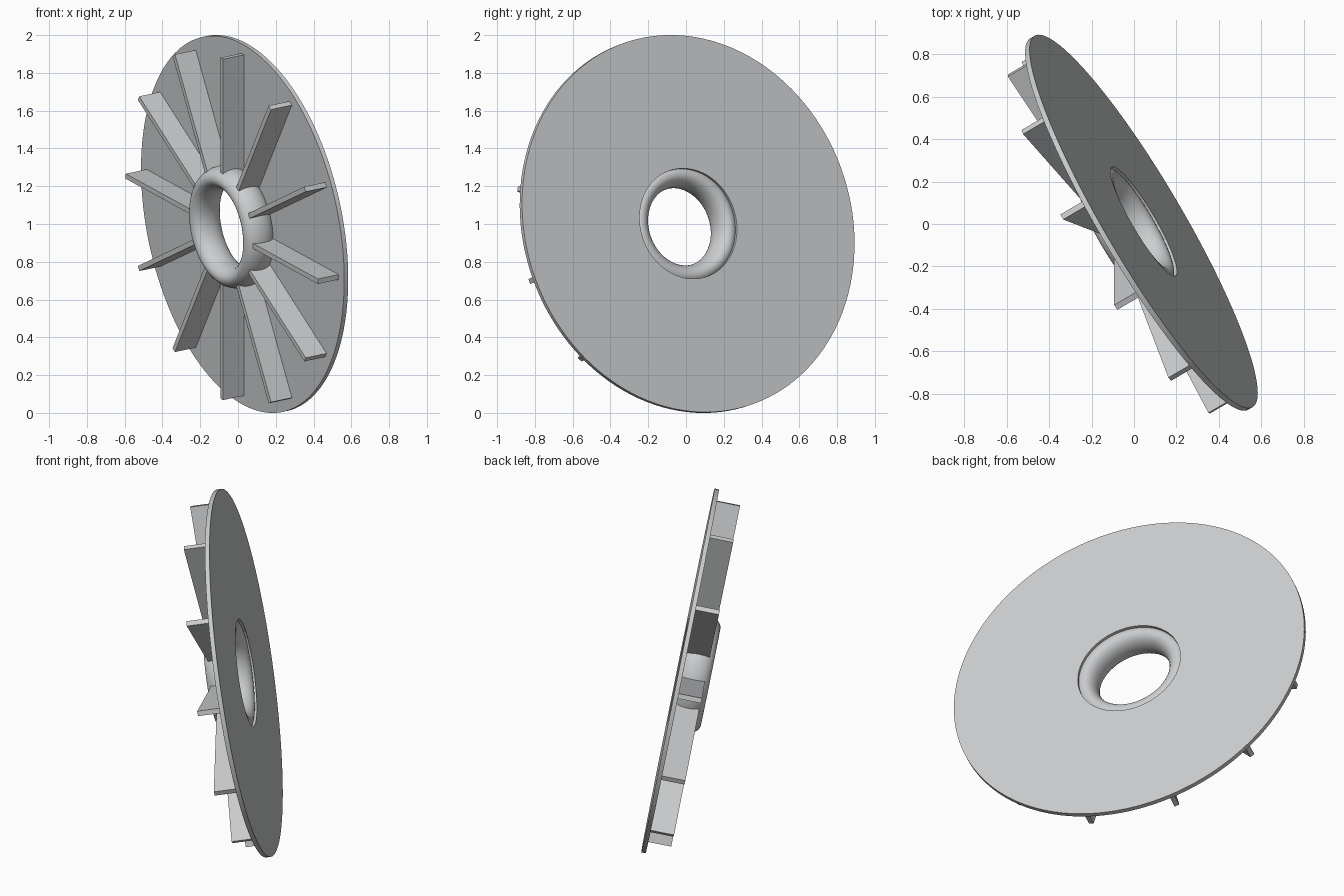
import bpy, bmesh
from math import cos, sin, pi, radians
from mathutils import Matrix, Vector

cube = bpy.data.objects.get("Cube")
if cube:
    bpy.data.objects.remove(cube, do_unlink=True)

# Wheel frame: local z is the axle, pointing out of the plain back face
yaw, roll = radians(32), radians(20)
axle = Vector((cos(yaw), sin(yaw) * cos(roll), sin(yaw) * sin(roll)))
up = Vector((0, -sin(roll), cos(roll)))
side = up.cross(axle)
FRAME = Matrix.Translation((0.035, 0.006, 1.0)) @ Matrix((up, side, axle)).transposed().to_4x4()
if FRAME.to_3x3().determinant() < 0:
    FRAME = FRAME @ Matrix.Scale(-1, 4, (0, 1, 0))

DISC_R, HOLE_R, HALF_T = 1.015, 0.297, 0.0125
BLADES, BLADE_IN, BLADE_OUT = 12, 0.29, 0.96
BLADE_H, BLADE_T = 0.13, 0.028

grey = bpy.data.materials.new("light_grey")
grey.use_nodes = True
colour = (0.6, 0.61, 0.62, 1)
grey.diffuse_color = colour
grey.node_tree.nodes["Principled BSDF"].inputs["Base Color"].default_value = colour


def add_part(name, bm, smooth=False):
    bmesh.ops.recalc_face_normals(bm, faces=bm.faces)
    mesh = bpy.data.meshes.new(name)
    bm.to_mesh(mesh)
    bm.free()
    mesh.materials.append(grey)
    obj = bpy.data.objects.new(name, mesh)
    bpy.context.collection.objects.link(obj)
    obj.matrix_world = FRAME
    if smooth:
        bpy.ops.object.select_all(action='DESELECT')
        obj.select_set(True)
        bpy.context.view_layer.objects.active = obj
        bpy.ops.object.shade_smooth_by_angle(angle=radians(35))
    return obj


def lathe(name, profile, steps):
    """Spin a closed (radius, height) profile about the axle."""
    bm = bmesh.new()
    verts = [bm.verts.new((r, 0, z)) for r, z in profile]
    edges = [bm.edges.new((v, verts[i - 1])) for i, v in enumerate(verts)]
    bmesh.ops.spin(bm, geom=verts + edges, cent=(0, 0, 0), axis=(0, 0, 1),
                   angle=2 * pi, steps=steps, use_merge=True)
    bmesh.ops.remove_doubles(bm, verts=bm.verts, dist=1e-5)
    return add_part(name, bm, smooth=True)


# Flat disc with a round centre hole
lathe("back_disc", [(HOLE_R, -HALF_T), (DISC_R, -HALF_T),
                    (DISC_R, HALF_T), (HOLE_R, HALF_T)], 128)

# Rounded hub ring with an oval section
section = [2 * pi * i / 32 for i in range(32)]
lathe("hub_ring", [(0.27 + 0.06 * cos(a), -0.082 + 0.088 * sin(a)) for a in section], 96)

# Straight radial blades standing on the front of the disc
for i in range(BLADES):
    bm = bmesh.new()
    place = (Matrix.Rotation(2 * pi * i / BLADES, 4, 'Z')
             @ Matrix.Translation(((BLADE_IN + BLADE_OUT) / 2, 0, -HALF_T - BLADE_H / 2))
             @ Matrix.Diagonal((BLADE_OUT - BLADE_IN, BLADE_T, BLADE_H, 1)))
    bmesh.ops.create_cube(bm, size=1, matrix=place)
    add_part(f"blade_{i + 1}", bm)
